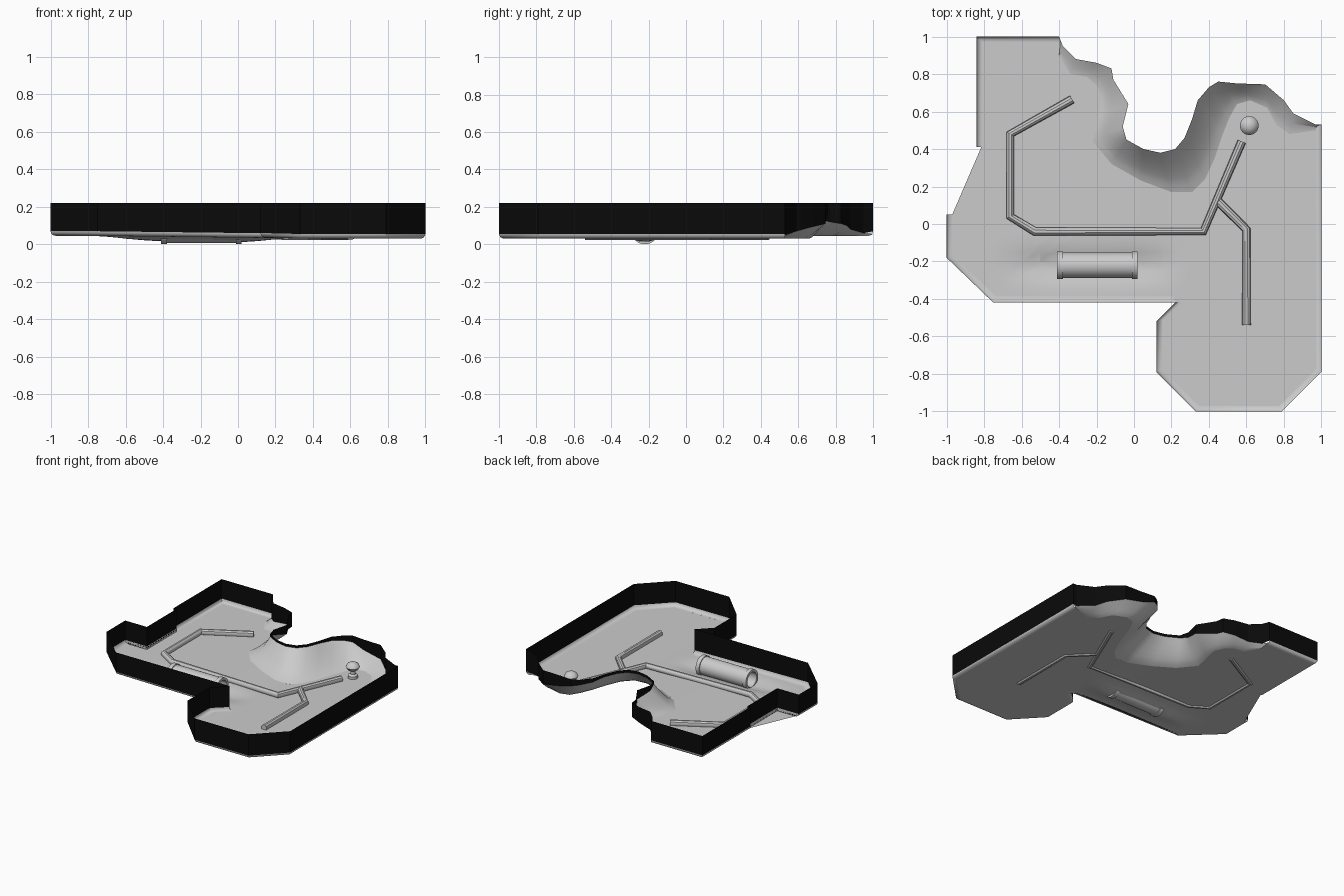
import bpy, bmesh, math
from mathutils import Vector

cube = bpy.data.objects.get("Cube")
if cube:
    bpy.data.objects.remove(cube)


def material(name, value):
    mat = bpy.data.materials.new(name)
    mat.use_nodes = True
    colour = (value, value, value, 1)
    mat.diffuse_color = colour
    mat.node_tree.nodes["Principled BSDF"].inputs["Base Color"].default_value = colour
    return mat


grey = material("pale grey", 0.6)
black = material("black", 0.003)
WALL_TOP = 0.22
CURB_RISE = 0.025


def finish(obj, mat, angle=35):
    """Assign the colour and smooth the surface, keeping hard edges."""
    obj.data.materials.clear()
    obj.data.materials.append(mat)
    bpy.ops.object.select_all(action='DESELECT')
    obj.select_set(True)
    bpy.context.view_layer.objects.active = obj
    if obj.type == 'CURVE':
        bpy.ops.object.convert(target='MESH')
    bpy.ops.object.shade_smooth_by_angle(angle=math.radians(angle))


def add_mesh(name, bm, mat, angle=35):
    mesh = bpy.data.meshes.new(name)
    bm.to_mesh(mesh)
    bm.free()
    obj = bpy.data.objects.new(name, mesh)
    bpy.context.collection.objects.link(obj)
    finish(obj, mat, angle)
    return obj


def loft(name, rows, mat, closed=False, angle=35):
    """Skin a sheet across rows of points of equal length."""
    bm = bmesh.new()
    grid = [[bm.verts.new(p) for p in row] for row in rows]
    for low, high in zip(grid, grid[1:]):
        count = len(low)
        for i in range(count if closed else count - 1):
            j = (i + 1) % count
            bm.faces.new((low[i], low[j], high[j], high[i]))
    bmesh.ops.remove_doubles(bm, verts=bm.verts, dist=0.0002)
    return add_mesh(name, bm, mat, angle)


def lathe(name, profile, axis, place, mat, closed=False):
    """Spin a profile of (distance along axis, radius) about an axis."""
    axis = Vector(axis)
    side = axis.orthogonal().normalized()
    bm = bmesh.new()
    verts = [bm.verts.new(axis * d + side * r) for d, r in profile]
    edges = [bm.edges.new(pair) for pair in zip(verts, verts[1:])]
    if closed:
        edges.append(bm.edges.new((verts[-1], verts[0])))
    bmesh.ops.spin(bm, geom=verts + edges, axis=axis, cent=(0, 0, 0),
                   angle=math.tau, steps=28, use_duplicate=False)
    bmesh.ops.remove_doubles(bm, verts=bm.verts, dist=0.0005)
    bmesh.ops.recalc_face_normals(bm, faces=bm.faces)
    obj = add_mesh(name, bm, mat)
    obj.location = place
    return obj


def smoothstep(a, b, v):
    t = max(0, min(1, (v - a) / (b - a)))
    return t * t * (3 - 2 * t)


def ground(x, y):
    """Floor height: gently lower on one side, with a dip below the tunnel."""
    dip = smoothstep(-0.8, -0.4, x) * (1 - smoothstep(0, 0.3, x))
    return 0.045 - 0.015 * smoothstep(-0.2, 0.4, x) \
        - 0.03 * dip * math.exp(-((y + 0.22) / 0.07) ** 2)


# Straight border: outer wall corner, then inner curb corner
border = [
    ((-0.4, 1), (-0.39, 0.975)), ((-0.84, 1), (-0.815, 0.975)),
    ((-0.84, 0.41), (-0.815, 0.41)), ((-0.815, 0.41), (-0.815, 0.41)),
    ((-0.815, 0.05), (-0.815, 0.05)), ((-0.97, 0.05), (-0.97, 0.05)),
    ((-1, 0.05), (-0.97, 0.05)), ((-1, -0.18), (-0.97, -0.165)),
    ((-0.75, -0.42), (-0.735, -0.385)), ((0.18, -0.42), (0.205, -0.385)),
    ((0.22, -0.42), (0.25, -0.42)), ((0.12, -0.52), (0.15, -0.51)),
    ((0.12, -0.79), (0.15, -0.775)), ((0.33, -1), (0.345, -0.97)),
    ((0.79, -1), (0.775, -0.97)), ((1, -0.79), (0.97, -0.775)),
    ((1, 0.53), (0.97, 0.53)),
]

# Ragged bank: rim x, y, z, then the foot of the slope x, y
bank = [
    (0.97, 0.53, .05, 0.97, 0.5), (0.85, 0.59, .07, 0.83, 0.48),
    (0.8, 0.66, .09, 0.76, 0.53), (0.7, 0.745, .11, 0.71, 0.62),
    (0.55, 0.75, .14, 0.62, 0.66), (0.45, 0.76, .17, 0.55, 0.64),
    (0.4, 0.73, .18, 0.51, 0.57), (0.34, 0.66, .19, 0.47, 0.47),
    (0.31, 0.56, .2, 0.43, 0.35), (0.27, 0.46, .2, 0.38, 0.24),
    (0.22, 0.4, .2, 0.31, 0.17), (0.14, 0.38, .2, 0.2, 0.17),
    (0.05, 0.4, .2, 0.04, 0.23), (-0.04, 0.45, .2, -0.12, 0.32),
    (-0.06, 0.52, .18, -0.22, 0.44), (-0.03, 0.64, .15, -0.19, 0.58),
    (-0.11, 0.77, .12, -0.17, 0.67), (-0.12, 0.83, .11, -0.2, 0.74),
    (-0.2, 0.86, .1, -0.25, 0.785), (-0.31, 0.88, .08, -0.34, 0.8),
    (-0.38, 0.95, .06, -0.4, 0.9),
]

# Floor sheet, cut into a grid and draped over the ground height
outline = [inner for _, inner in border] + [p[3:] for p in bank]
outline = [p for i, p in enumerate(outline) if p != outline[i - 1]]
bm = bmesh.new()
bm.faces.new([bm.verts.new((x, y, 0)) for x, y in outline])
bmesh.ops.triangulate(bm, faces=bm.faces)
for step in range(-19, 20):
    for normal in ((1, 0, 0), (0, 1, 0)):
        bmesh.ops.bisect_plane(bm, geom=bm.verts[:] + bm.edges[:] + bm.faces[:],
                               plane_co=Vector(normal) * step * 0.05, plane_no=normal)
for v in bm.verts:
    v.co.z = ground(v.co.x, v.co.y)
bmesh.ops.recalc_face_normals(bm, faces=bm.faces)
if sum(f.normal.z for f in bm.faces) < 0:
    bmesh.ops.reverse_faces(bm, faces=bm.faces)
add_mesh("floor", bm, grey)

# Slope rising from the floor to the ragged rim
end = (-0.4, 1, 0.055, -0.39, 0.975)
start = (1, 0.53, 0.055, 0.97, 0.53)
slope_rows = []
for i in range(7):
    t = i / 6
    row = []
    for ex, ey, ez, bx, by in [start] + bank + [end]:
        bz = ground(bx, by)
        row.append((bx + (ex - bx) * t, by + (ey - by) * t, bz + (ez - bz) * t ** 1.4))
    slope_rows.append(row)
loft("bank_slope", slope_rows[::-1], grey, angle=50)

# Rounded curb between the floor and the wall
curb_rows = []
for i in range(5):
    a = i / 4 * math.pi / 2
    curb_rows.append([
        (ix + (ox - ix) * math.sin(a), iy + (oy - iy) * math.sin(a),
         ground(ix, iy) + CURB_RISE * (1 - math.cos(a)))
        for (ox, oy), (ix, iy) in border])
loft("curb", curb_rows, grey)

# Thin black wall around the whole course
foot = [(ox, oy, ground(*inner) + (CURB_RISE if (ox, oy) != inner else 0))
        for (ox, oy), inner in border] + [p[:3] for p in bank]
loft("outer_wall", [foot, [(x, y, WALL_TOP) for x, y, _ in foot]], black,
     closed=True, angle=20)


# Round guide rails lying on the floor
def rail(name, points):
    curve = bpy.data.curves.new(name, 'CURVE')
    curve.dimensions = '3D'
    curve.bevel_depth = 0.023
    curve.bevel_resolution = 3
    curve.use_fill_caps = True
    spline = curve.splines.new('POLY')
    spline.points.add(len(points) - 1)
    for point, (x, y) in zip(spline.points, points):
        point.co = (x, y, ground(x, y) + 0.014, 1)
    obj = bpy.data.objects.new(name, curve)
    bpy.context.collection.objects.link(obj)
    finish(obj, grey)


rail("long_rail", [(-0.33, 0.665), (-0.66, 0.48), (-0.66, 0.04),
                   (-0.53, -0.04), (0.37, -0.04), (0.575, 0.44)])
rail("branch_rail", [(0.45, 0.12), (0.6, -0.03), (0.6, -0.54)])

# Hollow tunnel with a flange at each end
half = [(0.215, 0.056), (0.215, 0.075), (0.185, 0.075), (0.185, 0.068)]
tunnel_profile = half + [(-d, r) for d, r in reversed(half)]
lathe("tunnel", tunnel_profile, (1, 0, 0), (-0.195, -0.22, 0.075), grey, closed=True)

# Round-headed post
lathe("post", [(0, 0.035), (0.02, 0.035), (0.03, 0.018), (0.055, 0.018),
               (0.065, 0.038), (0.085, 0.05), (0.105, 0.04), (0.117, 0.02), (0.12, 0)],
      (0, 0, 1), (0.615, 0.525, 0.03), grey)
